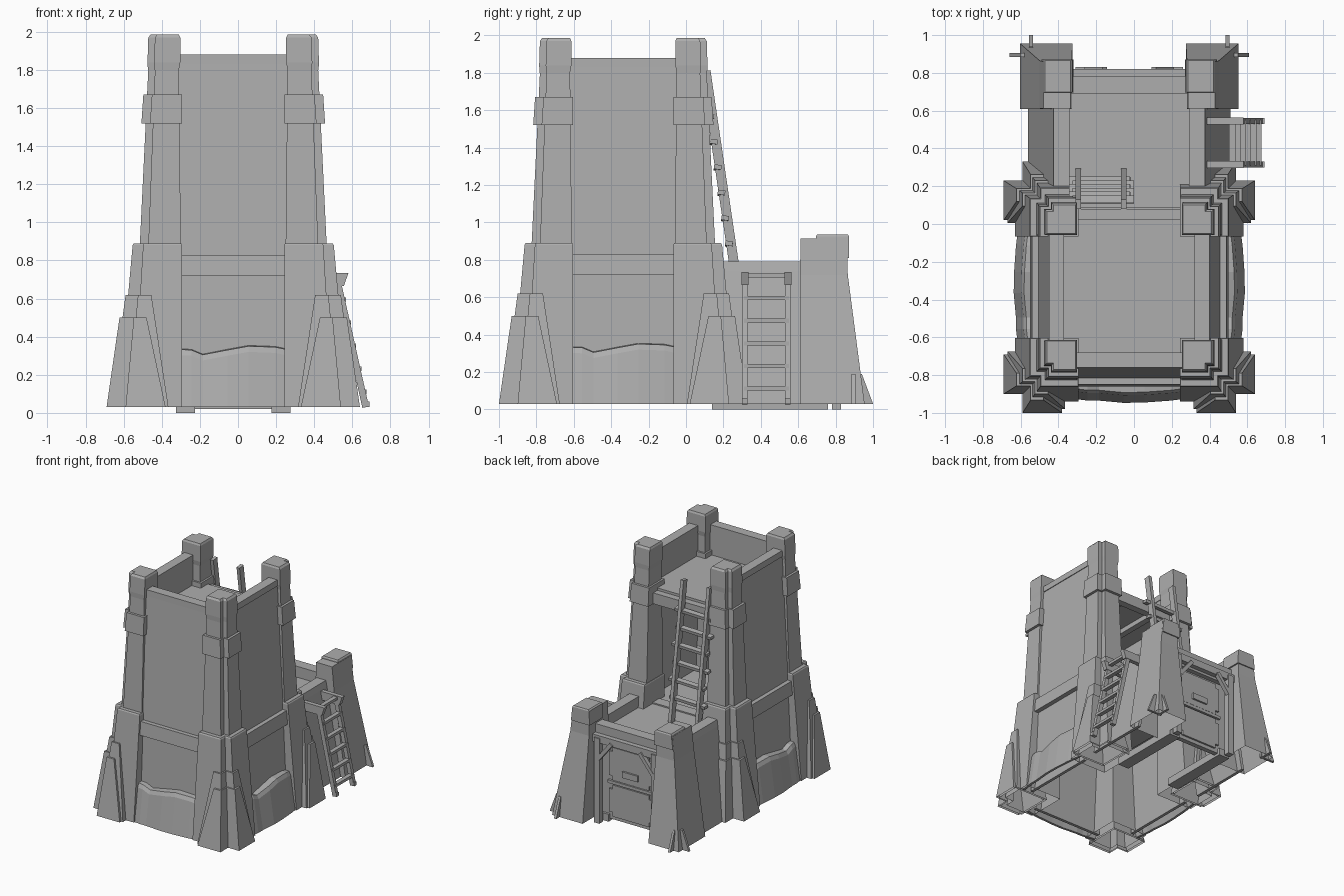
import bpy, bmesh
from mathutils import Vector

if "Cube" in bpy.data.objects:
    bpy.data.objects.remove(bpy.data.objects["Cube"])

CX, CY = -0.025, -0.335      # tower axis
stone = bpy.data.materials.new("dark_grey")
stone.diffuse_color = (.42, .42, .42, 1)
stone.use_nodes = True
stone.node_tree.nodes["Principled BSDF"].inputs["Base Color"].default_value = stone.diffuse_color


def make(name, verts, faces):
    bm = bmesh.new()
    vs = [bm.verts.new(v) for v in verts]
    for f in faces:
        bm.faces.new([vs[i] for i in f])
    bmesh.ops.recalc_face_normals(bm, faces=bm.faces)
    me = bpy.data.meshes.new(name)
    bm.to_mesh(me)
    bm.free()
    me.materials.append(stone)
    ob = bpy.data.objects.new(name, me)
    bpy.context.collection.objects.link(ob)
    return ob


def loft(name, rings, bottom=True):
    """Join equal-length rings of 3D points into a closed body."""
    n = len(rings[0])
    faces = [[k * n + i, k * n + (i + 1) % n, (k + 1) * n + (i + 1) % n, (k + 1) * n + i]
             for k in range(len(rings) - 1) for i in range(n)]
    faces.append([(len(rings) - 1) * n + i for i in range(n)])
    if bottom:
        faces.append(list(range(n)))
    return make(name, [p for r in rings for p in r], faces)


def box(name, x0, x1, y0, y1, z0, z1):
    return loft(name, [[(x0, y0, z), (x1, y0, z), (x1, y1, z), (x0, y1, z)] for z in (z0, z1)])


def beam(name, a, b, w, h, side):
    """Rectangular bar from a to b; w is measured along the side direction."""
    a, b, s = Vector(a), Vector(b), Vector(side).normalized()
    u = (b - a).cross(s).normalized() * h / 2
    s = s * w / 2
    return loft(name, [[p - s - u, p + s - u, p + s + u, p - s + u] for p in (a, b)])


def corner(name, levels, sx, sy, bottom=False):
    """Tower corner body with a stepped outer edge; levels are (z, inner, outer, notch)."""
    rings = []
    for z, i, o, c in levels:
        pts = [(i, i), (o, i), (o, o - c), (o - c, o - c), (o - c, o), (i, o)]
        rings.append([(CX + sx * px, CY + sy * py, z) for px, py in pts])
    return loft(name, rings, bottom)


def on_side(side, t, r, z):
    """Map tangent/radius to the front, left or right of the tower."""
    d = {'front': (t, -r), 'left': (-r, t), 'right': (r, t)}[side]
    return (CX + d[0], CY + d[1], z)


# corner pillars with bands, caps and nested corner buttresses
for sx in (-1, 1):
    for sy in (-1, 1):
        corner("pillar_shaft", [(.85, .275, .492, .045), (1.82, .285, .445, .035)], sx, sy)
        corner("pillar_cap", [(1.80, .285, .448, .035), (1.84, .278, .45, .035),
                              (1.97, .278, .446, .035), (1.985, .285, .435, .035)], sx, sy)
        corner("pillar_band", [(1.52, .268, .482, .045), (1.67, .268, .472, .045)], sx, sy, True)
        corner("pillar_base", [(.03, .268, .605, .08), (.88, .268, .528, .055),
                               (.89, .272, .522, .055)], sx, sy)
        corner("tall_buttress", [(.03, .34, .645, .09), (.62, .43, .565, .065)], sx, sy)
        corner("short_buttress", [(.03, .355, .665, .10), (.50, .455, .597, .075)], sx, sy)

# walls, rails, copings and weathered ground skirts on the three closed sides
wall = [(.52, .03), (.485, .76), (.48, .83), (.418, 1.86), (.35, 1.86), (.35, .68), (.46, .68), (.495, .03)]
rail = [(.525, .72), (.515, .83), (.47, .83), (.47, .72)]
coping = [(.426, 1.83), (.424, 1.88), (.345, 1.88), (.345, 1.83)]
skirt_t = (-.34, -.22, -.16, -.03, .08, .22, .34)
skirt_z = (.335, .33, .305, .33, .35, .345, .32)
skirt_r = (.585, .60, .60, .612, .61, .60, .585)
for s in ('front', 'left', 'right'):
    for name, prof in (("wall", wall), ("wall_rail", rail), ("wall_coping", coping)):
        loft(name, [[on_side(s, t, r, z) for r, z in prof] for t in (-.32, .32)])
    loft("ground_skirt", [[on_side(s, t, r, .03), on_side(s, t, r - .04, z - .03),
                           on_side(s, t, r - .055, z), on_side(s, t, .49, z + .005),
                           on_side(s, t, .49, z - .02), on_side(s, t, r - .02, .03)]
                          for t, z, r in zip(skirt_t, skirt_z, skirt_r)])

# upper deck and lower floor, open at the back
box("upper_deck", CX - .36, CX + .36, CY - .36, .025, 1.58, 1.63)
box("deck_beam", CX - .30, CX + .30, .02, .08, 1.52, 1.61)
for x in (-.2, .12):
    box("deck_joist", x, x + .05, CY - .35, .03, 1.54, 1.58)
box("lower_floor", CX - .36, CX + .36, CY - .36, .76, .66, .70)

# gatehouse side walls, pillars and corner fins
for s in (-1, 1):
    def X(u):
        return CX + s * u
    loft("gatehouse_wall", [[(X(.51), y, .03), (X(.535), y, .03), (X(.41), y, .74), (X(.40), y, .79),
                             (X(.315), y, .79), (X(.315), y, .66), (X(.39), y, .66)]
                            for y in (.12, .66)])
    loft("gate_pillar", [[(X(i), y0, z), (X(o), y0, z), (X(o), y1, z), (X(i), y1, z)]
                         for z, i, o, y0, y1 in ((.03, .30, .578, .61, .955),
                                                 (.72, .305, .475, .61, .865),
                                                 (.915, .31, .455, .612, .86))], False)
    loft("gate_pillar_cap", [[(X(i), y0, z), (X(o), y0, z), (X(o), y1, z), (X(i), y1, z)]
                             for z, i, o, y0, y1 in ((.81, .295, .465, .695, .872),
                                                     (.925, .30, .452, .695, .872),
                                                     (.935, .31, .445, .70, .866))])
    loft("back_fin", [[(X(u), .88, .03), (X(u), 1.0, .03), (X(u), .94, .19), (X(u), .89, .19)]
                      for u in (.51, .53)])
    loft("side_fin", [[(X(.50), y, .03), (X(.635), y, .03), (X(.575), y, .19), (X(.52), y, .19)]
                      for y in (.885, .905)])
    # door frame posts, sill feet and braces
    box("frame_post", *sorted((X(.235), X(.285))), .78, .83, 0, .70)
    box("inner_foot", *sorted((X(.20), X(.30))), .14, .76, 0, .06)
    beam("frame_brace", (X(.25), .815, .53), (X(.13), .815, .68), .035, .03, (0, 1, 0))

# gate lintel, roof parapet and beams
box("gate_parapet", CX - .32, CX + .32, .69, .78, .64, .79)
box("gate_lintel", CX - .32, CX + .32, .775, .82, .66, .72)
box("back_sill", CX - .3, CX + .3, .0, .09, .60, .71)


# door leaf with clipped plates and a centre bar
def plate(name, w, z0, z1, c, y0, y1):
    pts = [(-w + c, z0), (w - c, z0), (w - c, z0 + c), (w, z0 + c), (w, z1 - c), (w - c, z1 - c),
           (w - c, z1), (c - w, z1), (c - w, z1 - c), (-w, z1 - c), (-w, z0 + c), (c - w, z0 + c)]
    return loft(name, [[(CX + x, y, z) for x, z in pts] for y in (y0, y1)])


box("door_leaf", CX - .29, CX + .29, .70, .74, .02, .66)
plate("lower_door_plate", .20, .05, .31, .035, .73, .755)
plate("upper_door_plate", .20, .35, .62, .035, .73, .755)
box("door_bar", CX - .21, CX + .21, .73, .76, .32, .345)
box("door_latch", CX - .07, CX + .07, .74, .77, .40, .45)


# back ladder from the gatehouse roof to the deck
def back_y(z):
    return .268 - (z - .70) * .163 / 1.11


for x in (-.295, -.055):
    beam("back_ladder_rail", (x, back_y(.70), .70), (x, back_y(1.81), 1.81), .028, .052, (1, 0, 0))
for k in range(6):
    z = .88 + .136 * k
    dx = .02 * (k % 2)
    beam("back_ladder_rung", (-.345 + dx, back_y(z) - .012, z), (-.02 + dx, back_y(z) - .012, z + .008),
         .04, .025, (0, 1, -.15))


# side ladder leaning on the gatehouse wall
def side_x(z):
    return .67 - (z - .03) * .15 / .67


for y in (.315, .545):
    beam("side_ladder_rail", (side_x(.03), y, .03), (side_x(.70), y, .70), .03, .035, (0, 1, 0))
    loft("side_ladder_hook", [[(.36, yy, .665), (.555, yy, .665), (.58, yy, .735), (.36, yy, .735)]
                              for yy in (y - .018, y + .018)])
for k in range(6):
    z = .10 + .121 * k
    box("side_ladder_rung", side_x(z) - .015, side_x(z) + .02, .31, .55, z, z + .022)
for y in (.315, .545):
    box("ladder_foot", .655, .69, y - .015, y + .015, .03, .06)
